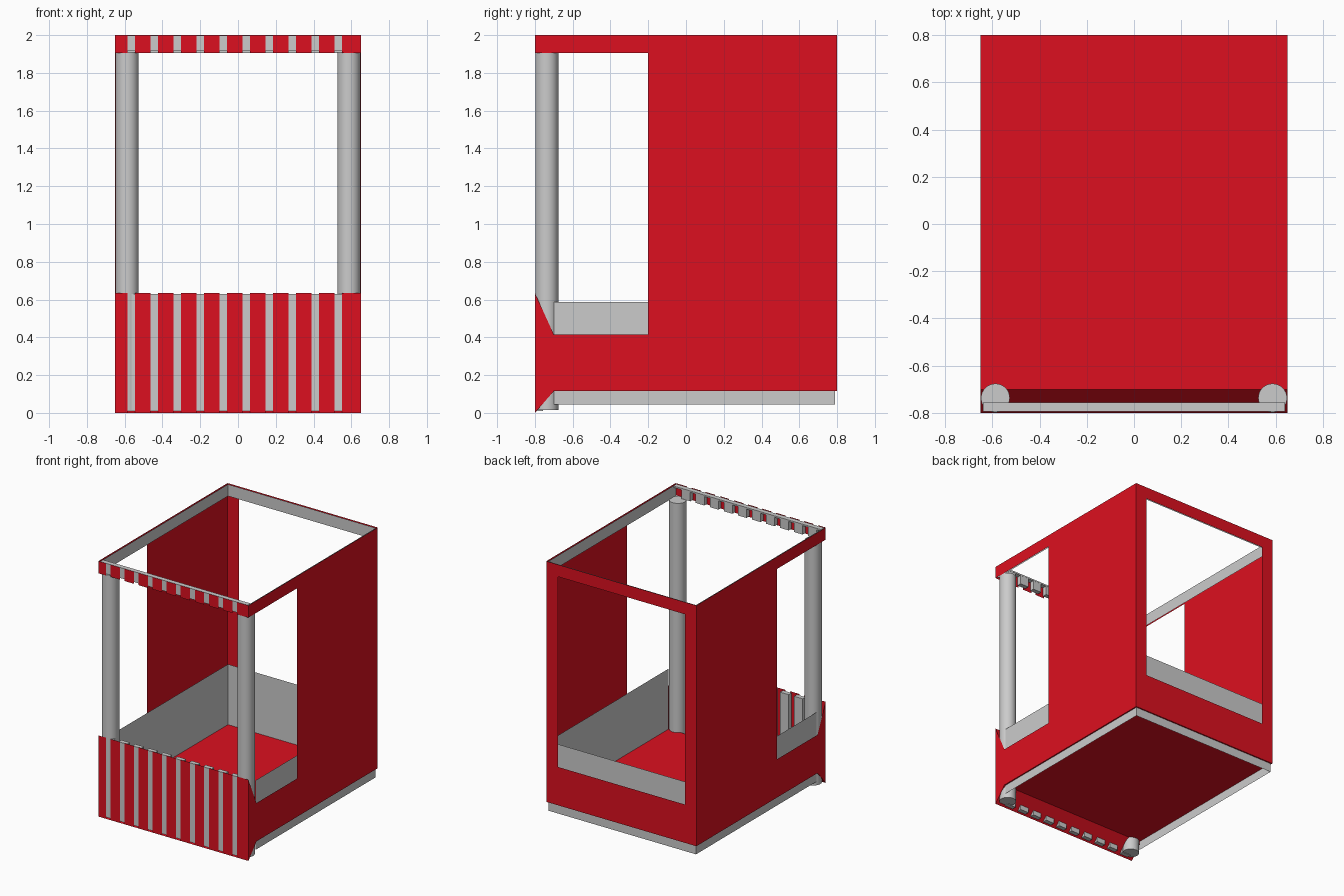
import bpy
import bmesh
from mathutils import Vector

if "Cube" in bpy.data.objects:
    bpy.data.objects.remove(bpy.data.objects["Cube"])

red = bpy.data.materials.new("red_paint")
red.diffuse_color = (0.72, 0.005, 0.014, 1)
red.use_nodes = True
red.node_tree.nodes["Principled BSDF"].inputs["Base Color"].default_value = red.diffuse_color


def finish(name, bm, mat=None):
    me = bpy.data.meshes.new(name)
    bm.to_mesh(me)
    bm.free()
    ob = bpy.data.objects.new(name, me)
    bpy.context.collection.objects.link(ob)
    if mat:
        me.materials.append(mat)
    return ob


def sheet(name, polys, facing, mat=None):
    """Thin sheet metal made of polygons that all face one way."""
    bm = bmesh.new()
    for poly in polys:
        face = bm.faces.new([bm.verts.new(p) for p in poly])
        face.normal_update()
        if face.normal.dot(Vector(facing)) < 0:
            face.normal_flip()
    bmesh.ops.remove_doubles(bm, verts=bm.verts, dist=1e-5)
    return finish(name, bm, mat)


def boxes(name, ranges, mat=None):
    bm = bmesh.new()
    for x0, x1, y0, y1, z0, z1 in ranges:
        made = bmesh.ops.create_cube(bm, size=1)["verts"]
        bmesh.ops.scale(bm, verts=made, vec=(x1 - x0, y1 - y0, z1 - z0))
        bmesh.ops.translate(bm, verts=made,
                            vec=((x0 + x1) / 2, (y0 + y1) / 2, (z0 + z1) / 2))
    return finish(name, bm, mat)


def rect_xz(x0, x1, y, z0, z1):
    return [(x0, y, z0), (x1, y, z0), (x1, y, z1), (x0, y, z1)]


def rect_yz(x, y0, y1, z0, z1):
    return [(x, y0, z0), (x, y1, z0), (x, y1, z1), (x, y0, z1)]


W, D, FLOOR, SILL, HEAD, TOP = 0.65, 0.8, 0.115, 0.415, 1.905, 2.0
APRON = 0.635

# side walls with window and angled front corner
profile = [(-D, 0), (-0.7, FLOOR), (D, FLOOR), (D, TOP), (-D, TOP), (-D, HEAD),
           (-0.2, HEAD), (-0.2, SILL), (-0.7, SILL), (-D, APRON)]
for side, s in (("left", -1), ("right", 1)):
    sheet(side + "_wall", [[(s * W, y, z) for y, z in profile]], (s, 0, 0), red)

# back wall framing a large opening
outer = rect_xz(-W, W, D, FLOOR, TOP)
inner = rect_xz(-0.55, 0.55, D, SILL, HEAD)
ring = [[outer[i], outer[(i + 1) % 4], inner[(i + 1) % 4], inner[i]] for i in range(4)]
sheet("back_wall", ring, (0, 1, 0), red)

# floor and sloped toe under the front
sheet("floor", [[(-W, -0.7, FLOOR), (W, -0.7, FLOOR), (W, D, FLOOR), (-W, D, FLOOR)]],
      (0, 0, -1), red)
sheet("front_toe", [[(-W, -D, 0), (W, -D, 0), (W, -0.7, FLOOR), (-W, -0.7, FLOOR)]],
      (0, 0, -1), red)

# grey lining: lower skirt and upper rim, just inside the walls
for name, z0, z1, front in (("lower_lining", 0.045, 0.588, -0.7),
                            ("upper_rim_lining", HEAD, 1.997, -0.79)):
    for side, s in (("left", -1), ("right", 1)):
        sheet(f"{side}_{name}", [rect_yz(s * 0.64, front, 0.79, z0, z1)], (-s, 0, 0))
    sheet("back_" + name, [rect_xz(-0.64, 0.64, 0.79, z0, z1)], (0, -1, 0))

# striped front: red slats with grey channels behind the gaps
gaps = [-0.565 + 0.1218 * i for i in range(10)]
edges = [-W] + [g + d for g in gaps for d in (-0.02, 0.02)] + [W]
for name, z0, z1 in (("front_panel", 0, APRON), ("front_beam", HEAD, TOP)):
    slats = [rect_xz(edges[i], edges[i + 1], -D, z0, z1) for i in range(0, len(edges), 2)]
    sheet(name + "_slats", slats, (0, -1, 0), red)
    boxes(name + "_channels", [(g - 0.037, g + 0.037, -0.793, -0.758, z0 + 0.01, z1 - 0.006)
                               for g in gaps])

# grey cap on the front beam
boxes("front_beam_cap", [(-0.64, 0.64, -0.794, -0.757, 1.985, 1.997)])

# round corner posts
for side, s in (("left", -1), ("right", 1)):
    bpy.ops.mesh.primitive_cylinder_add(vertices=32, radius=0.061, depth=1.895,
                                        location=(s * 0.587, -0.737, 0.9625))
    post = bpy.context.object
    post.name = side + "_post"
    bpy.ops.object.shade_smooth_by_angle()
